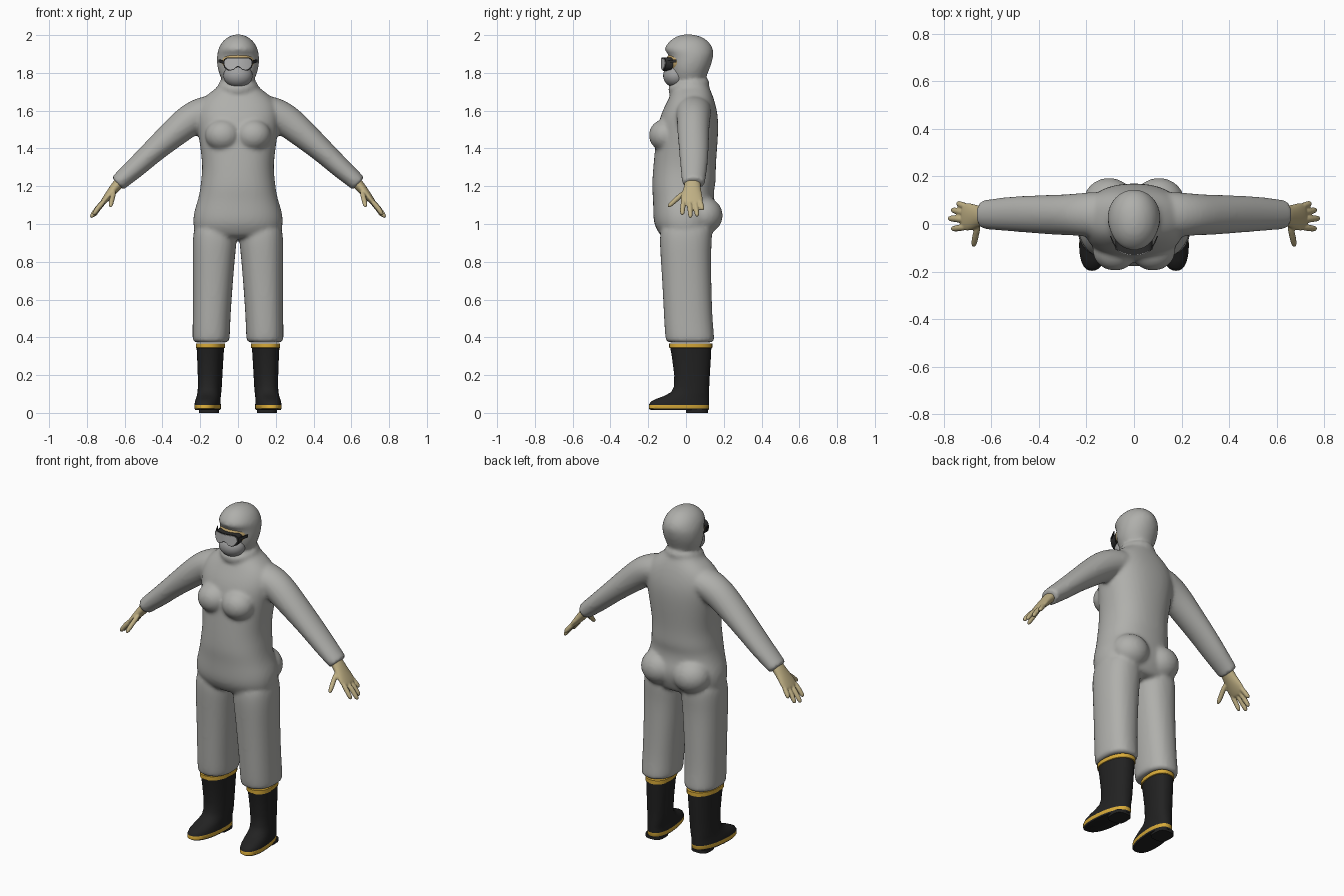
import bpy, bmesh, math
from mathutils import Vector, Matrix

cube = bpy.data.objects.get("Cube")
if cube:
    bpy.data.objects.remove(cube, do_unlink=True)


def material(name, r, g, b):
    m = bpy.data.materials.new(name)
    m.use_nodes = True
    m.diffuse_color = (r, g, b, 1)
    m.node_tree.nodes["Principled BSDF"].inputs["Base Color"].default_value = (r, g, b, 1)
    return m


suit_grey = material("suit grey", .43, .43, .41)
mask_grey = material("mask grey", .36, .36, .36)
glove_tan = material("glove tan", .52, .43, .23)
skin = material("skin", .55, .39, .16)
rubber_black = material("rubber black", .016, .016, .016)
trim_yellow = material("trim yellow", .68, .40, .04)
lens_grey = material("lens grey", .47, .47, .47)
frame_black = material("frame black", .025, .025, .025)


def loft(bm, rings):
    """Skin a list of point rings and cap both ends."""
    rows = [[bm.verts.new(p) for p in ring] for ring in rings]
    n = len(rows[0])
    for a, b in zip(rows, rows[1:]):
        for i in range(n):
            j = (i + 1) % n
            bm.faces.new((a[i], a[j], b[j], b[i]))
    bm.faces.new(rows[0])
    bm.faces.new(rows[-1])


def oval(z, x0, x1, y0, y1, n=24, power=2.3, tilt=0.0, shear=0.0):
    """Horizontal superellipse ring."""
    pts = []
    for i in range(n):
        c, s = math.cos(math.tau * i / n), math.sin(math.tau * i / n)
        x = (x0 + x1) / 2 + (x1 - x0) / 2 * math.copysign(abs(c) ** (2 / power), c)
        y = (y0 + y1) / 2 + (y1 - y0) / 2 * math.copysign(abs(s) ** (2 / power), s)
        pts.append(Vector((x - shear * y, y, z + tilt * y)))
    return pts


def tube(bm, path, n=16):
    """Flattened tube; each entry is x, y, z, thickness, breadth along y."""
    pts = [Vector(p[:3]) for p in path]
    rings = []
    for i, p in enumerate(path):
        d = (pts[min(i + 1, len(pts) - 1)] - pts[max(i - 1, 0)]).normalized()
        v = Vector((0, 1, 0))
        v = (v - d * d.dot(v)).normalized()
        u = d.cross(v)
        rings.append([pts[i] + u * p[3] * math.cos(math.tau * k / n)
                      + v * p[4] * math.sin(math.tau * k / n) for k in range(n)])
    loft(bm, rings)


def ball(bm, center, size):
    bmesh.ops.create_uvsphere(bm, u_segments=28, v_segments=18, radius=1,
                              matrix=Matrix.Translation(center) @ Matrix.Diagonal((*size, 1)))


def finish(bm, name, mats, voxel=0, smooth=4):
    bmesh.ops.recalc_face_normals(bm, faces=bm.faces)
    mesh = bpy.data.meshes.new(name)
    bm.to_mesh(mesh)
    bm.free()
    ob = bpy.data.objects.new(name, mesh)
    bpy.context.collection.objects.link(ob)
    for m in mats:
        mesh.materials.append(m)
    bpy.ops.object.select_all(action='DESELECT')
    ob.select_set(True)
    bpy.context.view_layer.objects.active = ob
    bpy.ops.object.shade_smooth_by_angle(angle=math.radians(40))
    if voxel:  # blend overlapping volumes into one soft surface
        ob.modifiers.new("round", 'SUBSURF').levels = 2
        ob.modifiers["round"].render_levels = 2
        fuse = ob.modifiers.new("fuse", 'REMESH')
        fuse.mode, fuse.voxel_size, fuse.use_smooth_shade = 'VOXEL', voxel, True
        soften = ob.modifiers.new("soften", 'SMOOTH')
        soften.factor, soften.iterations = .5, smooth
    return ob


# Coverall: torso, hood, collar, sleeves and trouser legs fused together
bm = bmesh.new()
torso = [(.92, .2, -.12, .12), (.95, .23, -.145, .14), (1.0, .24, -.172, .16),
         (1.06, .237, -.175, .17), (1.12, .215, -.175, .15), (1.18, .202, -.18, .148),
         (1.22, .198, -.18, .16), (1.3, .188, -.175, .158), (1.4, .2, -.165, .166),
         (1.5, .215, -.155, .173), (1.58, .225, -.135, .17), (1.65, .205, -.1, .153),
         (1.7, .145, -.075, .135), (1.74, .085, -.055, .115), (1.8, .08, -.05, .1)]
loft(bm, [oval(z, -w, w, f, b) for z, w, f, b in torso])
hood = [(1.73, .07, -.06, .095), (1.78, .095, -.078, .108), (1.82, .109, -.085, .125),
        (1.86, .113, -.088, .14), (1.9, .111, -.092, .147), (1.915, .108, -.114, .146),
        (1.935, .102, -.114, .142), (1.965, .085, -.092, .122), (1.99, .056, -.06, .088),
        (2.004, .02, -.02, .04)]
loft(bm, [oval(z, -w, w, f, b, power=2.05) for z, w, f, b in hood])
loft(bm, [oval(z, -w, w, -w + .012, w + .018, power=2, tilt=.15)
          for z, w in ((1.68, .09), (1.71, .106), (1.735, .108), (1.75, .1), (1.752, .08))])
sleeve = [(.05, .04, 1.61, .07, .09), (.15, .04, 1.605, .085, .1), (.24, .04, 1.565, .09, .09),
          (.33, .038, 1.49, .079, .086), (.45, .042, 1.385, .063, .08), (.54, .042, 1.3, .057, .073),
          (.61, .04, 1.24, .049, .065), (.632, .04, 1.219, .047, .062), (.64, .04, 1.212, .046, .06)]
leg = [(.372, .05, .236, -.1, .145), (.378, .046, .24, -.106, .15), (.41, .042, .242, -.112, .15),
       (.5, .04, .24, -.117, .14), (.7, .026, .239, -.127, .135), (.85, .013, .241, -.137, .132),
       (.95, .001, .24, -.142, .142), (1.02, .03, .22, -.12, .13)]
for s in (1, -1):
    tube(bm, [(s * x, y, z, u, v) for x, y, z, u, v in sleeve])
    loft(bm, [oval(z, s * a, s * b, f, k) for z, a, b, f, k in leg])
    ball(bm, (s * .08, -.11, 1.47), (.095, .087, .085))
    ball(bm, (s * .105, .09, 1.045), (.11, .105, .1))
finish(bm, "coverall", [suit_grey], voxel=.011, smooth=5)

# Gloves with four fingers and a thumb
palm = [(.6, .035, 1.25, .028, .04), (.635, .035, 1.212, .03, .043), (.66, .032, 1.182, .026, .048),
        (.69, .03, 1.145, .021, .06), (.712, .03, 1.118, .016, .06), (.722, .03, 1.106, .012, .052)]
fingers = [((.7, -.012, 1.132), (.742, -.018, 1.085), (.768, -.02, 1.045)),
           ((.71, .018, 1.125), (.755, .022, 1.07), (.782, .024, 1.03)),
           ((.705, .046, 1.125), (.745, .055, 1.075), (.768, .06, 1.037)),
           ((.695, .07, 1.135), (.725, .08, 1.1), (.745, .089, 1.072)),
           ((.655, .0, 1.175), (.668, -.055, 1.128), (.676, -.098, 1.088))]
for side, s in (("left", 1), ("right", -1)):
    bm = bmesh.new()
    tube(bm, [(s * x, y, z, u, v) for x, y, z, u, v in palm])
    for a, b, c in fingers:
        tube(bm, [(s * p[0], p[1], p[2], r, r)
                  for p, r in ((a, .015), (b, .0145), (c, .013))], n=10)
    finish(bm, side + "_glove", [glove_tan], voxel=.005, smooth=3)

# Boots: yellow top band and welt chosen by height, black heel block
boot = [(.014, .095, .22, -.185, .118), (.022, .09, .224, -.197, .122), (.043, .09, .224, -.197, .123),
        (.06, .092, .222, -.185, .123), (.075, .093, .219, -.155, .123), (.09, .093, .217, -.115, .123),
        (.11, .092, .215, -.078, .123), (.14, .09, .214, -.064, .123), (.2, .087, .215, -.062, .126),
        (.3, .081, .218, -.075, .132), (.343, .078, .22, -.083, .134),
        (.345, .073, .224, -.089, .139), (.368, .073, .224, -.089, .139)]
for side, s in (("left", 1), ("right", -1)):
    bm = bmesh.new()
    loft(bm, [oval(z, s * a, s * b, f, k, n=36, shear=s * .1) for z, a, b, f, k in boot])
    for face in bm.faces:
        z = face.calc_center_median().z
        face.material_index = int(z > .343 or .02 < z < .043)
    finish(bm, side + "_boot", [rubber_black, trim_yellow])
    bm = bmesh.new()
    loft(bm, [oval(z, s * .1, s * .206, -.0, .116, n=28, power=3) for z in (0, .02)])
    finish(bm, side + "_boot_heel", [rubber_black])

# Face and breathing mask
bm = bmesh.new()
ball(bm, (0, -.03, 1.86), (.088, .074, .066))
finish(bm, "face", [skin])
bm = bmesh.new()
ball(bm, (0, -.055, 1.785), (.077, .066, .062))
finish(bm, "mask", [mask_grey])

# Goggles: curved frame with a raised lens and a nose notch
half = [(0, 1.882, 1.832), (.012, 1.882, 1.828), (.025, 1.882, 1.816), (.045, 1.882, 1.811),
        (.062, 1.88, 1.818), (.073, 1.873, 1.83), (.078, 1.86, 1.846)]
outline = [(-x, t, b) for x, t, b in half[:0:-1]] + half


def goggle_part(name, scale, margin, front, back, mat):
    bm = bmesh.new()
    rings = []
    for x, top, bottom in outline:
        x *= scale
        bend = 4 * x * x
        rings.append([(x, front + bend, top - margin), (x, front + bend, bottom + margin),
                      (x, back + bend, bottom + margin), (x, back + bend, top - margin)])
    loft(bm, rings)
    finish(bm, name, [mat])


goggle_part("goggle_frame", 1, 0, -.13, -.092, frame_black)
goggle_part("goggle_lens", .93, .005, -.133, -.126, lens_grey)

# Goggle strap running under the hood on each side
for side, s in (("left", 1), ("right", -1)):
    bm = bmesh.new()
    loft(bm, [[(s * x, y, z - .008), (s * x, y, z + .008), (s * (x + .005), y, z + .008),
               (s * (x + .005), y, z - .008)]
              for x, y, z in ((.073, -.1, 1.856), (.084, -.08, 1.86), (.097, -.05, 1.864))])
    finish(bm, side + "_goggle_strap", [frame_black])
